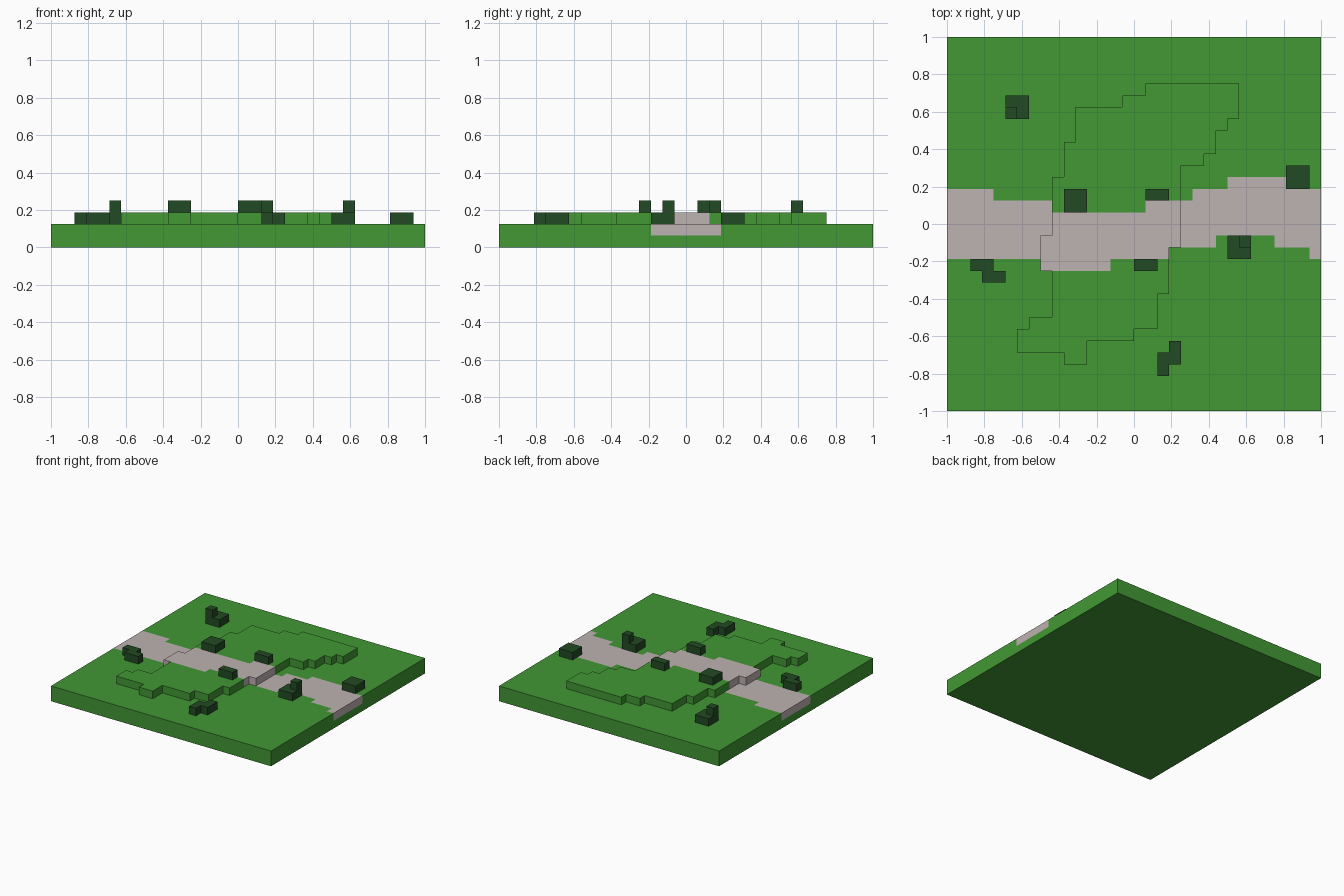
import bpy
import bmesh
from mathutils import Vector

cube = bpy.data.objects.get("Cube")
if cube:
    bpy.data.objects.remove(cube, do_unlink=True)

U = 1 / 16      # edge of one block; everything below is counted in blocks


def material(name, rgb):
    m = bpy.data.materials.new(name)
    m.diffuse_color = (*rgb, 1)
    m.use_nodes = True
    bsdf = next(n for n in m.node_tree.nodes if n.type == 'BSDF_PRINCIPLED')
    bsdf.inputs["Base Color"].default_value = (*rgb, 1)
    bsdf.inputs["Roughness"].default_value = 0.9
    return m


GRASS = material("grass green", (0.054, 0.315, 0.035))
PATH = material("pale stone", (0.515, 0.445, 0.445))
LEAF = material("dark leaf green", (0.016, 0.070, 0.017))


def cells(x0, x1, y0, y1):
    return {(x, y) for x in range(x0, x1) for y in range(y0, y1)}


def build_blocks(name, blocks, mats):
    """Skin a {(x, y, z): material index} dict with its outer faces only."""
    bm = bmesh.new()
    for cell, index in blocks.items():
        for axis in range(3):
            for sign in (-1, 1):
                step = Vector((0, 0, 0))
                step[axis] = sign
                if tuple(int(c + s) for c, s in zip(cell, step)) in blocks:
                    continue
                u, v = Vector((0, 0, 0)), Vector((0, 0, 0))
                u[(axis + 1) % 3] = 0.5
                v[(axis + 2) % 3] = 0.5 * sign
                mid = Vector(cell) + Vector((0.5, 0.5, 0.5)) + step / 2
                corners = (mid - u - v, mid + u - v, mid + u + v, mid - u + v)
                face = bm.faces.new([bm.verts.new(c * U) for c in corners])
                face.material_index = index
    bmesh.ops.remove_doubles(bm, verts=bm.verts[:], dist=U / 100)
    # Merge flat areas of one colour into single faces
    bmesh.ops.dissolve_limit(bm, angle_limit=0.01, verts=bm.verts[:],
                             edges=bm.edges[:], delimit={'MATERIAL'})
    mesh = bpy.data.meshes.new(name)
    bm.to_mesh(mesh)
    bm.free()
    for m in mats:
        mesh.materials.append(m)
    obj = bpy.data.objects.new(name, mesh)
    bpy.context.collection.objects.link(obj)
    return obj


# Raised plateau: x0, x1, y0, y1 strips
plateau = set()
for strip in [(-10, -9, -11, -9), (-9, -7, -11, -8), (-8, -7, -4, -1),
              (-7, -6, -11, 4), (-6, -5, -12, 7), (-5, -4, -12, 10),
              (-4, -1, -10, 10), (-1, 0, -10, 11), (0, 1, -9, 11),
              (1, 2, -9, 12), (2, 3, -6, 12), (3, 4, -2, 12),
              (4, 6, 5, 12), (6, 7, 6, 12), (7, 8, 8, 12), (8, 9, 9, 12)]:
    plateau |= cells(*strip)

# Winding stone path: x0, x1, y0, y1 strips
path = set()
for strip in [(-16, -12, -3, 3), (-12, -8, -3, 2), (-8, -7, -4, 2),
              (-7, -2, -4, 1), (-2, 1, -3, 1), (1, 3, -3, 2),
              (3, 5, -2, 2), (5, 7, -2, 3), (7, 8, -1, 3), (8, 12, -1, 4),
              (12, 13, -2, 4), (13, 15, -2, 3), (15, 16, -3, 3)]:
    path |= cells(*strip)

# Terrain: bottom layer is all grass, the path runs through the upper layers
ground = cells(-16, 16, -16, 16)
terrain = {}
for z, layer in enumerate((ground, ground, plateau)):
    for c in layer:
        terrain[(*c, z)] = 1 if z > 0 and c in path else 0
build_blocks("terrain", terrain, [GRASS, PATH])

# Bushes: boxes of x0, x1, y0, y1 and the layer they sit in
bushes = {
    "bush_back_right": [(-11, -9, 9, 11, 2), (-11, -10, 9, 10, 3)],
    "bush_plateau_right": [(-6, -4, 1, 3, 3)],
    "bush_plateau_back": [(1, 3, 2, 3, 3)],
    "bush_plateau_front": [(0, 2, -4, -3, 3)],
    "bush_far_left": [(13, 15, 3, 5, 2)],
    "bush_left": [(8, 10, -3, -1, 2), (9, 10, -2, -1, 3)],
    "bush_far_right": [(-14, -12, -4, -3, 2), (-13, -11, -5, -4, 2)],
    "bush_front": [(3, 4, -12, -10, 2), (2, 3, -13, -11, 2)],
}
for name, boxes in bushes.items():
    blocks = {(*c, z): 0 for *box, z in boxes for c in cells(*box)}
    build_blocks(name, blocks, [LEAF])
